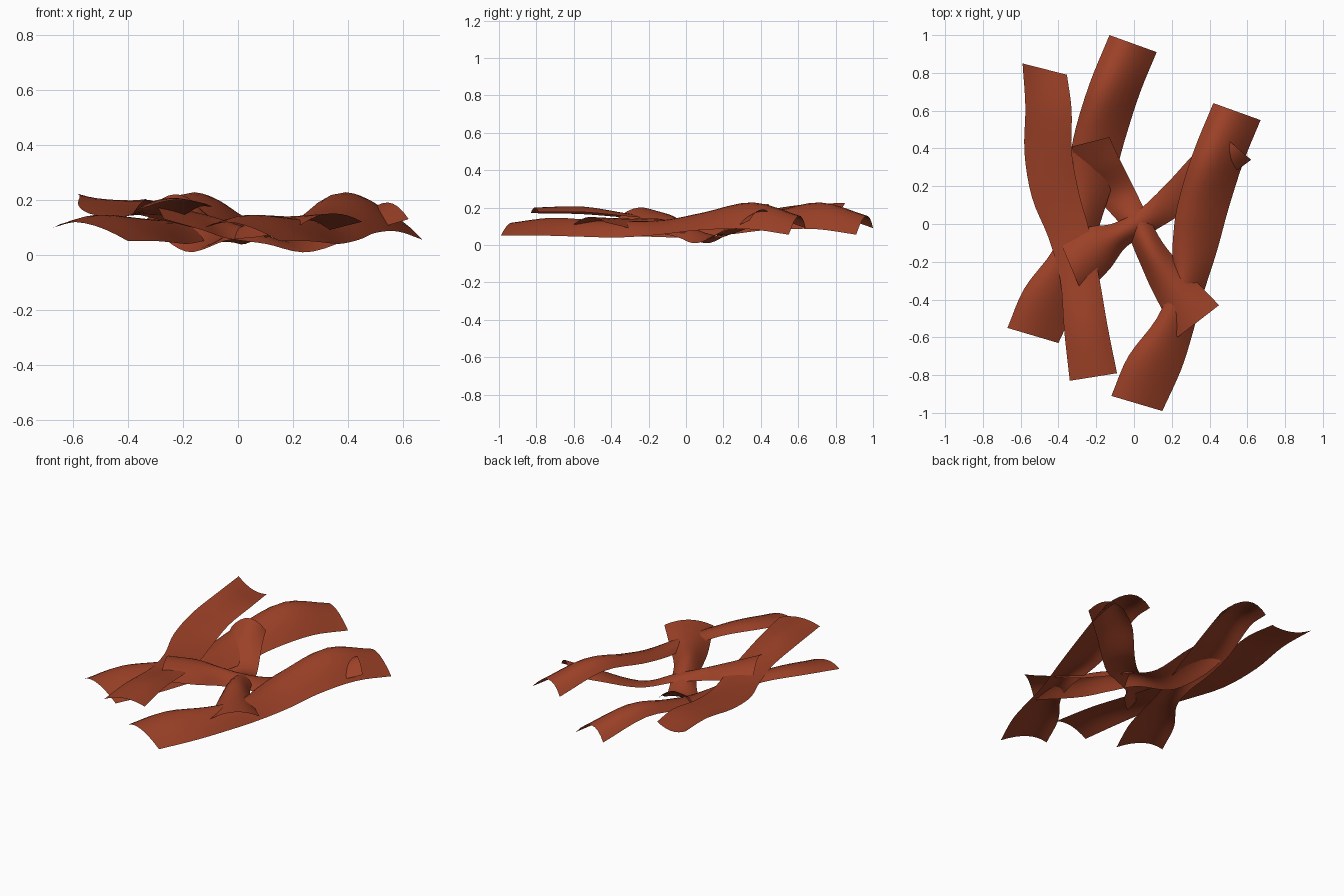
import bpy, bmesh
from mathutils import Vector

mat = bpy.data.materials.new("rust brown")
mat.diffuse_color = (0.33, 0.052, 0.02, 1)


def spline(pts, t):
    """Catmull-Rom through pts, t in 0..1"""
    n = len(pts) - 1
    s = min(t * n, n - 1e-6)
    i = int(s)
    f = s - i
    p1, p2 = pts[i], pts[i + 1]
    p0 = pts[i - 1] if i > 0 else p1 * 2 - p2
    p3 = pts[i + 2] if i + 2 <= n else p2 * 2 - p1
    return 0.5 * (2 * p1 + (p2 - p0) * f + (2 * p0 - 5 * p1 + 4 * p2 - p3) * f * f
                  + (3 * p1 - p0 - 3 * p2 + p3) * f ** 3)


def strip(name, stations, offset=(0, 0), ridge=0.5, nu=28, nv=8):
    """Curved sheet: each station = left x, y, z, right x, y, z, ridge height"""
    off = Vector((offset[0], offset[1], 0))
    left = [Vector(s[0:3]) + off for s in stations]
    right = [Vector(s[3:6]) + off for s in stations]
    mid = []
    for l, r, s in zip(left, right, stations):
        m = l.lerp(r, ridge)
        m.z = s[6]
        mid.append(m)
    bm = bmesh.new()
    rows = []
    for i in range(nu + 1):
        l, m, r = (spline(e, i / nu) for e in (left, mid, right))
        row = []
        for j in range(nv + 1):
            v = j / nv
            p = l * (2 * (v - .5) * (v - 1)) + m * (4 * v * (1 - v)) + r * (2 * v * (v - .5))
            row.append(bm.verts.new(p))
        rows.append(row)
    for a, b in zip(rows, rows[1:]):
        for j in range(nv):
            bm.faces.new((a[j], b[j], b[j + 1], a[j + 1]))
    bm.normal_update()
    if sum(f.normal.z for f in bm.faces) < 0:
        bmesh.ops.reverse_faces(bm, faces=bm.faces[:])
    for f in bm.faces:
        f.smooth = True
    me = bpy.data.meshes.new(name)
    bm.to_mesh(me)
    bm.free()
    me.materials.append(mat)
    ob = bpy.data.objects.new(name, me)
    bpy.context.collection.objects.link(ob)
    return ob


# two identical long arched strips
long_strip = [
    (.42, .64, .09, .67, .55, .055, .155),
    (.31, .37, .175, .58, .33, .085, .222),
    (.23, .10, .14, .50, .08, .08, .17),
    (.205, -.10, .11, .44, -.14, .055, .13),
    (.20, -.30, .09, .37, -.36, .04, .125),
    (.12, -.50, .11, .31, -.58, .045, .13),
    (-.03, -.70, .12, .25, -.77, .05, .14),
    (-.12, -.91, .10, .15, -.99, .05, .115),
]
strip("right_long_strip", long_strip, ridge=0.42)
strip("centre_long_strip", long_strip, (-.55, .36), ridge=0.42)

# left strip lying on top
strip("left_top_strip", [
    (-.59, .85, .225, -.355, .79, .20, .185),
    (-.575, .62, .215, -.33, .60, .20, .20),
    (-.58, .38, .18, -.33, .38, .17, .18),
    (-.54, .14, .15, -.29, .16, .14, .155),
    (-.45, -.08, .135, -.235, -.04, .135, .145),
    (-.39, -.30, .145, -.185, -.28, .15, .165),
    (-.37, -.56, .165, -.14, -.54, .175, .205),
    (-.34, -.83, .17, -.09, -.79, .175, .20),
])

# short strip running back left to front right
strip("short_strip_falling", [
    (-.13, .46, .16, -.33, .41, .15, .22),
    (-.08, .35, .12, -.29, .26, .08, .14),
    (.00, .19, .04, -.18, .12, .01, .045),
    (.08, .03, .06, -.05, -.03, .05, .10),
    (.16, -.11, .07, .02, -.18, .06, .14),
    (.28, -.25, .08, .10, -.36, .07, .14),
    (.45, -.43, .12, .23, -.60, .11, .15),
])

# short strip running back right to front left
strip("short_strip_rising", [
    (.47, .47, .14, .62, .34, .13, .19),
    (.33, .38, .11, .46, .22, .08, .13),
    (.17, .21, .05, .26, .06, .01, .045),
    (.02, .07, .07, .10, -.04, .04, .09),
    (-.12, .00, .09, -.04, -.12, .06, .135),
    (-.25, -.02, .12, -.13, -.24, .09, .165),
    (-.38, -.12, .15, -.27, -.38, .13, .20),
])
